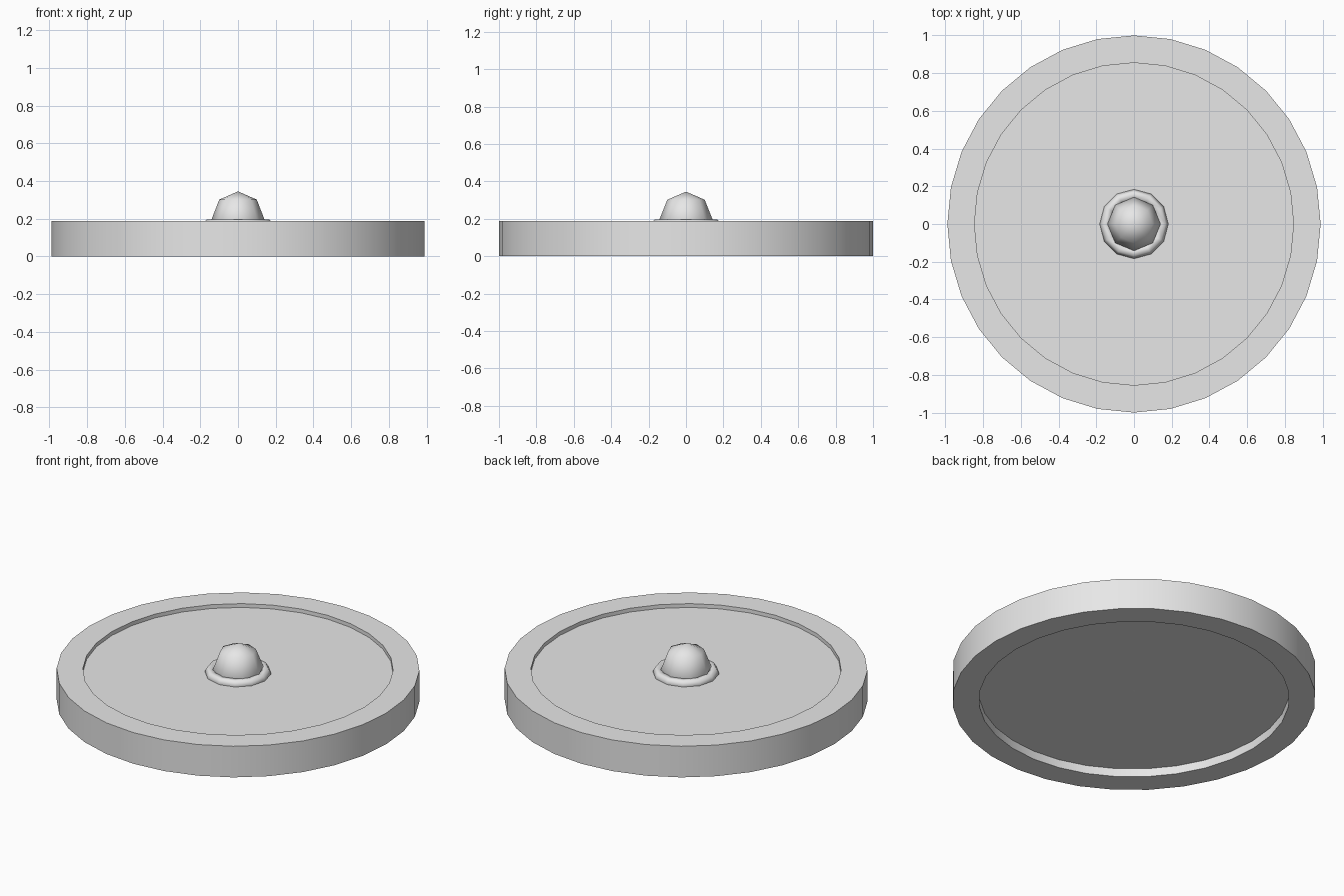
import bpy, bmesh, math

cube = bpy.data.objects.get("Cube")
if cube:
    bpy.data.objects.remove(cube)

grey = bpy.data.materials.new("light grey")
grey.use_nodes = True
grey.diffuse_color = (0.8, 0.8, 0.8, 1)
grey.node_tree.nodes["Principled BSDF"].inputs["Base Color"].default_value = (0.8, 0.8, 0.8, 1)

SIDES = 32
OVAL = 0.99  # width relative to depth


def revolve(name, profile, sides, closed, sharp_angle):
    """Turn an (r, z) profile around z; points at r = 0 merge into a pole."""
    bm = bmesh.new()
    rings = []
    for r, z in profile:
        rings.append([bm.verts.new((r * math.cos(a) * OVAL, r * math.sin(a), z))
                      for a in (i * math.tau / sides for i in range(sides))])
    pairs = list(zip(rings, rings[1:]))
    if closed:
        pairs.append((rings[-1], rings[0]))
    for low, high in pairs:
        for i in range(sides):
            j = (i + 1) % sides
            bm.faces.new((low[i], low[j], high[j], high[i]))
    bmesh.ops.remove_doubles(bm, verts=bm.verts, dist=1e-5)
    bmesh.ops.recalc_face_normals(bm, faces=bm.faces)
    mesh = bpy.data.meshes.new(name)
    bm.to_mesh(mesh)
    bm.free()
    mesh.materials.append(grey)
    obj = bpy.data.objects.new(name, mesh)
    bpy.context.collection.objects.link(obj)
    bpy.ops.object.select_all(action='DESELECT')
    obj.select_set(True)
    bpy.context.view_layer.objects.active = obj
    bpy.ops.object.shade_smooth_by_angle(angle=math.radians(sharp_angle))
    return obj


# Outer rim with a square section
revolve("outer_rim", [(0.855, 0), (1, 0), (1, 0.188), (0.855, 0.188)], SIDES, True, 30)

# Recessed plate inside the rim
revolve("recessed_plate", [(0, 0.05), (0.855, 0.05), (0.855, 0.165), (0, 0.165)],
        SIDES, False, 30)

# Collar with a six-sided section around the knob
collar = [(0.154 + 0.03 * math.cos(k * math.tau / 6),
           0.17 + 0.03 * math.sin(k * math.tau / 6)) for k in range(6)]
revolve("knob_collar", collar, 12, True, 65)

# Low-poly round knob, its lower half sunk into the plate
knob = [(0.142 * math.cos(k * math.pi / 4), 0.196 + 0.149 * math.sin(k * math.pi / 4))
        for k in range(-2, 3)]
revolve("knob", knob, 8, False, 65)
